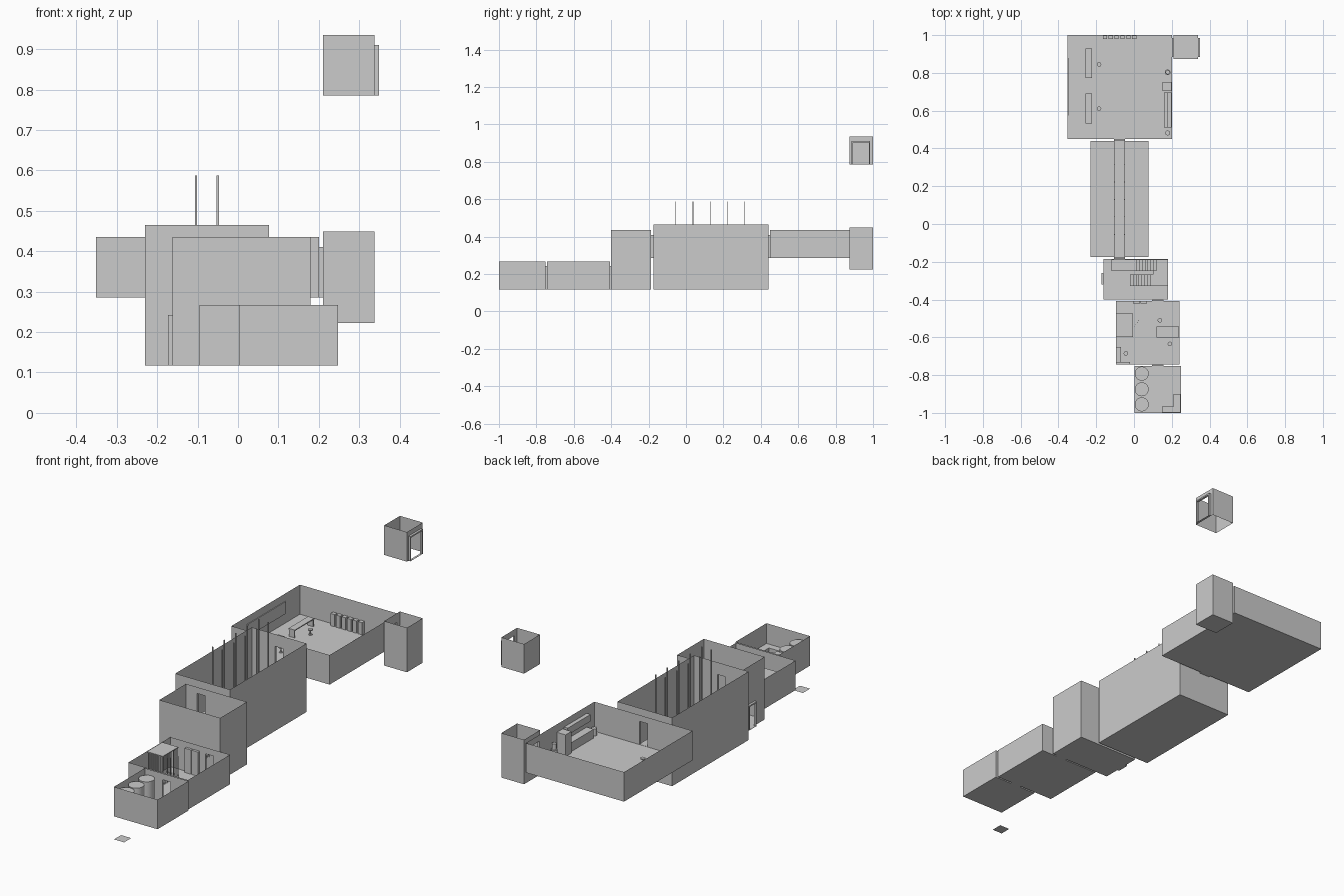
import bpy, bmesh, math

if "Cube" in bpy.data.objects:
    bpy.data.objects.remove(bpy.data.objects["Cube"])


def finish(bm, name):
    me = bpy.data.meshes.new(name)
    bm.to_mesh(me)
    bm.free()
    ob = bpy.data.objects.new(name, me)
    bpy.context.collection.objects.link(ob)
    return ob


def add_box(bm, x0, x1, y0, y1, z0, z1):
    vs = [bm.verts.new((x, y, z)) for z in (z0, z1)
          for x, y in ((x0, y0), (x1, y0), (x1, y1), (x0, y1))]
    for f in ((3, 2, 1, 0), (4, 5, 6, 7), (0, 1, 5, 4), (1, 2, 6, 5), (2, 3, 7, 6), (3, 0, 4, 7)):
        bm.faces.new([vs[i] for i in f])


def boxes(name, *dims):
    bm = bmesh.new()
    for d in dims:
        add_box(bm, *d)
    return finish(bm, name)


def cylinders(name, *specs, n=20):
    """each spec: x, y, z0, z1, radius"""
    bm = bmesh.new()
    for x, y, z0, z1, r in specs:
        ring = [(x + r * math.cos(2 * math.pi * i / n), y + r * math.sin(2 * math.pi * i / n)) for i in range(n)]
        lo = [bm.verts.new((a, b, z0)) for a, b in ring]
        hi = [bm.verts.new((a, b, z1)) for a, b in ring]
        bm.faces.new(hi)
        bm.faces.new(lo[::-1])
        for i in range(n):
            j = (i + 1) % n
            bm.faces.new((lo[i], lo[j], hi[j], hi[i])).smooth = True
    ob = finish(bm, name)
    bpy.context.view_layer.objects.active = ob
    ob.select_set(True)
    bpy.ops.object.shade_smooth_by_angle()
    ob.select_set(False)


T = 0.007   # door frame thickness
DH = 0.125  # door height


def room(name, x0, x1, y0, y1, z0, z1, floor=True, **doors):
    """Open-topped thin shell; doors: s/n/w/e = (start, end, sill height)"""
    bm = bmesh.new()

    def quad(*pts):
        bm.faces.new([bm.verts.new(p) for p in pts])

    if floor:
        quad((x0, y0, z0), (x1, y0, z0), (x1, y1, z0), (x0, y1, z0))
    sides = {"s": (x0, x1, lambda u, z: (u, y0, z)), "n": (x0, x1, lambda u, z: (u, y1, z)),
             "w": (y0, y1, lambda u, z: (x0, u, z)), "e": (y0, y1, lambda u, z: (x1, u, z))}
    for key, (a, b, at) in sides.items():
        spans = [(a, b, z0, z1)]
        for c, d, sill in doors.get(key, ()):
            c, d, top = c + T, d - T, sill + DH - T
            spans = [(a, c, z0, z1), (d, b, z0, z1), (c, d, top, z1)]
            if sill > z0 + 0.001:
                spans.append((c, d, z0, sill))
        for u0, u1, w0, w1 in spans:
            quad(at(u0, w0), at(u1, w0), at(u1, w1), at(u0, w1))
    return finish(bm, name)


def frame(name, axis, a, b, g0, g1, z):
    """U-shaped door frame and sill across the gap g0..g1"""
    parts = [(a, a + T, z, z + DH), (b - T, b, z, z + DH),
             (a + T, b - T, z + DH - T, z + DH), (a + T, b - T, z, z + 0.001)]
    boxes(name, *[(p, q, g0, g1, r, s) if axis == "x" else (g0, g1, p, q, r, s)
                  for p, q, r, s in parts])


F0, F1 = 0.117, 0.285   # lower and upper floor levels
d1, d2 = (0.095, 0.155, F0), (-0.107, -0.048, F1)
lift = (0.885, 0.985)

# Rooms
room("tank_room", 0.003, 0.248, -1, -0.752, F0, 0.267, n=[d1])
room("cell_room", -0.095, 0.24, -0.744, -0.407, F0, 0.267, s=[d1], n=[d1])
room("stair_room", -0.162, 0.18, -0.4, -0.186, F0, 0.435, s=[d1], n=[d2], w=[(-0.32, -0.26, F0)])
room("hall", -0.23, 0.077, -0.174, 0.44, F0, 0.465, s=[d2], n=[d2])
room("office", -0.352, 0.2, 0.45, 1, F1, 0.435, s=[d2], e=[(*lift, F1)])
room("lift_lower", 0.21, 0.338, 0.873, 1, 0.223, 0.449, w=[(*lift, F1)])
room("lift_upper", 0.21, 0.338, 0.873, 1, 0.785, 0.935, floor=False, e=[(*lift, 0.785)])

# Door frames
frame("tank_cell_door", "x", 0.095, 0.155, -0.752, -0.744, F0)
frame("cell_stair_door", "x", 0.095, 0.155, -0.407, -0.4, F0)
frame("stair_hall_door", "x", d2[0], d2[1], -0.186, -0.174, F1)
frame("hall_office_door", "x", d2[0], d2[1], 0.44, 0.45, F1)
frame("stair_side_door", "y", -0.32, -0.26, -0.173, -0.162, F0)
frame("lift_lower_door", "y", *lift, 0.2, 0.21, F1)
frame("lift_upper_door", "y", *lift, 0.338, 0.349, 0.785)

# Loose ground plate
bm = bmesh.new()
bm.faces.new([bm.verts.new(p) for p in ((0.003, -1, 0), (0.06, -1, 0), (0.06, -0.943, 0), (0.003, -0.943, 0))])
finish(bm, "ground_plate")

# Tank room
cylinders("tanks", *[(0.041, y, F0, 0.24, 0.037) for y in (-0.955, -0.875, -0.792)], n=28)
boxes("tank_room_counter", (0.21, 0.247, -0.999, -0.9, F0, 0.165), (0.148, 0.21, -0.999, -0.965, F0, 0.165))

# Cell with bars and an open barred door
cx0, cx1, cy0, cy1, top = -0.094, -0.006, -0.595, -0.475, 0.262
bars = [(cx0 + i * 0.011, cy, F0, top, 0.0018) for i in range(1, 9) for cy in (cy0, cy1)]
bars += [(cx1, cy0 + i * 0.012, F0, top, 0.0018) for i in range(11) if i not in (4, 5, 6)]
bars += [(cx1 + 0.03 * t, -0.555 + 0.045 * t, F0, 0.24, 0.0018) for t in (0, 0.25, 0.5, 0.75, 1)]
cylinders("cell_bars", *bars, n=6)
boxes("cell_roof", (cx0, cx1 + 0.002, cy0 - 0.002, cy1 + 0.002, top, 0.266))

# Guard furniture
boxes("guard_desk", (0.12, 0.239, -0.6, -0.542, 0.157, 0.163), (0.12, 0.126, -0.6, -0.542, F0, 0.157),
      (0.18, 0.239, -0.6, -0.542, F0, 0.157))
boxes("guard_cabinet", (-0.005, 0.031, -0.421, -0.408, F0, 0.24), (0.034, 0.07, -0.421, -0.408, F0, 0.24))
boxes("guard_console", (-0.094, -0.07, -0.735, -0.65, F0, 0.16), (-0.094, -0.02, -0.743, -0.73, F0, 0.18))


def stools(name, z, *spots):
    specs = []
    for x, y in spots:
        specs += [(x, y, z, z + 0.003, 0.009), (x, y, z + 0.003, z + 0.024, 0.003),
                  (x, y, z + 0.024, z + 0.029, 0.012)]
    cylinders(name, *specs, n=14)


stools("guard_stools", F0, (0.137, -0.51), (0.19, -0.635), (-0.043, -0.685))
stools("office_stools", F1, (-0.185, 0.845), (-0.185, 0.61))

# U-turn staircase
steps, n = [], 8
mid, w = (F0 + F1) / 2, 0.12 / 8
rise = (mid - F0) / n
for i in range(n):
    x = -0.02 + i * w
    steps.append((x, x + w, -0.328, -0.268, F0, F0 + (i + 1) * rise))
    x = 0.12 - i * w
    steps.append((x - w, x, -0.248, -0.187, mid + i * rise - 0.01, mid + (i + 1) * rise))
steps.append((0.1, 0.179, -0.328, -0.248, mid - 0.008, mid))
steps.append((0.12, 0.179, -0.248, -0.187, mid - 0.008, mid))
steps.append((-0.12, 0, -0.248, -0.187, F1 - 0.008, F1))
boxes("stairs", *steps)

# Suspended catwalk
boxes("catwalk", (-0.106, -0.049, -0.174, 0.44, F1 - 0.006, F1))
boxes("catwalk_hangers", *[(x - 0.003, x + 0.003, y - 0.002, y + 0.002, F1, 0.588)
                           for x in (-0.104, -0.05) for y in (-0.055, 0.038, 0.13, 0.223, 0.314)])

# Office furniture
for k, (y0, y1) in enumerate(((0.532, 0.69), (0.772, 0.93))):
    boxes("office_table_%d" % (k + 1), (-0.257, -0.222, y0, y1, F1 + 0.036, F1 + 0.041),
          *[(-0.255, -0.224, y, y + 0.005, F1, F1 + 0.036) for y in (y0 + 0.002, y1 - 0.007)])
boxes("lockers", *[(-0.165 + i * 0.031, -0.143 + i * 0.031, 0.979, 0.999, F1, F1 + 0.062) for i in range(6)])
boxes("wall_screen", (-0.351, -0.347, 0.575, 0.88, 0.335, 0.397))
boxes("fridge", (0.15, 0.199, 0.705, 0.752, F1, 0.395))
boxes("kitchen_counter", (0.16, 0.199, 0.512, 0.695, F1, 0.33))
boxes("wall_cupboard", (0.178, 0.199, 0.512, 0.695, 0.365, 0.4))
cylinders("water_cooler", (0.178, 0.803, F1, 0.335, 0.015), (0.178, 0.803, 0.335, 0.365, 0.011))
cylinders("waste_bin", (0.178, 0.482, F1, 0.32, 0.013))
